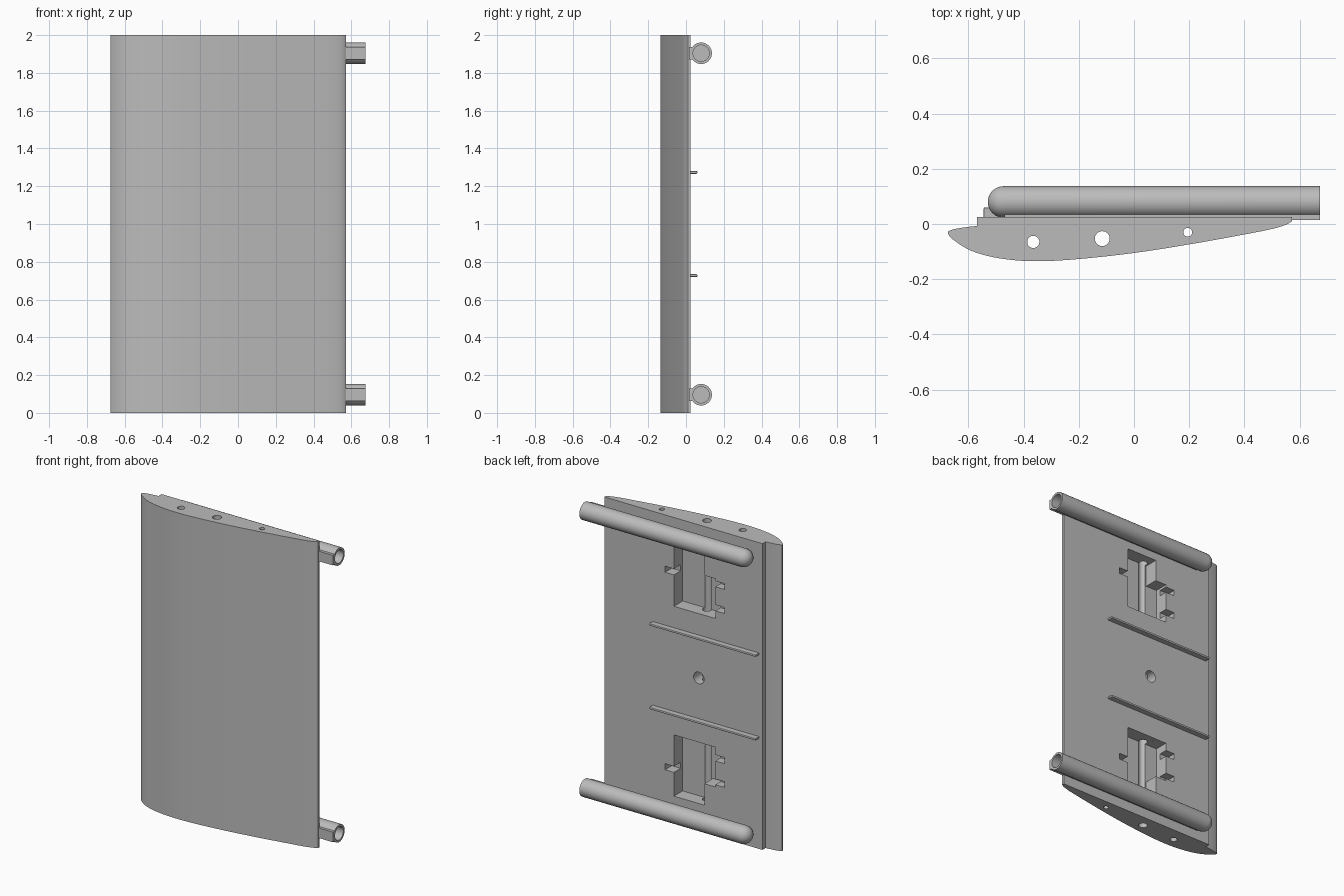
import bpy, bmesh, math
from mathutils import Vector, Matrix

cube = bpy.data.objects.get("Cube")
if cube:
    bpy.data.objects.remove(cube, do_unlink=True)

SPAN = 2.0
BACK = 0.025      # flat back plane of the wing panel

grey = bpy.data.materials.new("plain_grey")
grey.use_nodes = True
grey.diffuse_color = (0.5, 0.5, 0.5, 1)
grey.node_tree.nodes["Principled BSDF"].inputs["Base Color"].default_value = (0.5, 0.5, 0.5, 1)


def make(name, bm):
    bmesh.ops.recalc_face_normals(bm, faces=bm.faces)
    mesh = bpy.data.meshes.new(name)
    bm.to_mesh(mesh)
    bm.free()
    mesh.materials.append(grey)
    obj = bpy.data.objects.new(name, mesh)
    bpy.context.collection.objects.link(obj)
    return obj


def activate(obj):
    bpy.ops.object.select_all(action='DESELECT')
    obj.select_set(True)
    bpy.context.view_layer.objects.active = obj


def smooth(obj):
    activate(obj)
    bpy.ops.object.shade_smooth_by_angle(angle=math.radians(30))


def box(name, x, y, z):
    bm = bmesh.new()
    bmesh.ops.create_cube(bm, size=1)
    for v in bm.verts:
        v.co = [lo + (c + 0.5) * (hi - lo) for c, (lo, hi) in zip(v.co, (x, y, z))]
    return make(name, bm)


def rod(name, centre, radius, depth, along_y=False):
    bm = bmesh.new()
    turn = Matrix.Rotation(math.pi / 2, 4, 'X') if along_y else Matrix()
    bmesh.ops.create_cone(bm, cap_ends=True, segments=32, radius1=radius, radius2=radius,
                          depth=depth, matrix=Matrix.Translation(centre) @ turn)
    return make(name, bm)


def cut(target, cutter):
    cutter.hide_render = True
    mod = target.modifiers.new("cut", 'BOOLEAN')
    mod.operation = 'DIFFERENCE'
    mod.solver = 'EXACT'
    mod.object = cutter
    activate(target)
    bpy.ops.object.modifier_apply(modifier=mod.name)
    bpy.data.objects.remove(cutter, do_unlink=True)


def spline(points, steps=5):
    """Catmull-Rom curve through the points."""
    p = [Vector(q) for q in points]
    p = [2 * p[0] - p[1]] + p + [2 * p[-1] - p[-2]]
    out = []
    for a, b, c, d in zip(p, p[1:], p[2:], p[3:]):
        for i in range(steps):
            t = i / steps
            out.append(0.5 * (2 * b + (c - a) * t + (2 * a - 5 * b + 4 * c - d) * t ** 2
                              + (3 * b - a - 3 * c + d) * t ** 3))
    return out + [p[-2]]


# Wing panel: curved section extruded along the span
section = spline([(-0.57, -0.007), (-0.62, -0.013), (-0.66, -0.021), (-0.675, -0.032),
                  (-0.655, -0.057), (-0.59, -0.097), (-0.49, -0.124), (-0.36, -0.135),
                  (-0.2, -0.127), (0, -0.105), (0.2, -0.074), (0.4, -0.038),
                  (0.5, -0.018), (0.55, -0.003), (0.572, 0.01)])
section += [Vector((0.572, BACK)), Vector((-0.57, BACK))]
bm = bmesh.new()
face = bm.faces.new([bm.verts.new((p.x, p.y, 0)) for p in section])
grown = bmesh.ops.extrude_face_region(bm, geom=[face])["geom"]
bmesh.ops.translate(bm, vec=(0, 0, SPAN),
                    verts=[g for g in grown if isinstance(g, bmesh.types.BMVert)])
panel = make("wing_panel", bm)

# Servo pockets with side slots, mirrored about mid span: x range, z range, floor
pocket = [((-0.15, 0.07), (0.18, 0.58), -0.065),
          ((-0.23, 0.0), (0.32, 0.5795), -0.0645),
          ((0.05, 0.134), (0.335, 0.375), -0.045),
          ((-0.295, -0.2), (0.335, 0.372), -0.03),
          ((-0.295, -0.2), (0.49, 0.53), -0.03)]
for x, z, floor in pocket:
    cut(panel, box("pocket_cutter", x, (floor, 0.2), z))
    cut(panel, box("pocket_cutter", x, (floor, 0.2), (SPAN - z[1], SPAN - z[0])))

# Spar holes along the span, and the round hole in the back
for x, y, r in ((-0.365, -0.065, 0.022), (-0.115, -0.053, 0.027), (0.195, -0.03, 0.016)):
    cut(panel, rod("spar_cutter", (x, y, SPAN / 2), r, SPAN + 0.4))
cut(panel, rod("hole_cutter", (-0.11, 0.045, SPAN / 2), 0.038, 0.2, True))
smooth(panel)

# Hollow tubes with domed ends, each on a narrow foot
R, BORE, TIP, END = 0.057, 0.043, -0.53, 0.675
dome = [(TIP + R - R * math.cos(a), R * math.sin(a))
        for a in (i * math.pi / 16 for i in range(9))]
outline = dome + [(END, R), (END, BORE), (TIP + R, BORE), (TIP + R, 0)]
for side, z in (("lower", 0.096), ("upper", SPAN - 0.096)):
    bm = bmesh.new()
    verts = [bm.verts.new((x, 0.08 + r, z)) for x, r in outline]
    edges = [bm.edges.new(pair) for pair in zip(verts, verts[1:])]
    bmesh.ops.spin(bm, geom=verts + edges, cent=(0, 0.08, z), axis=(1, 0, 0),
                   angle=math.tau, steps=40)
    bmesh.ops.remove_doubles(bm, verts=bm.verts, dist=0.0001)
    smooth(make(side + "_tube", bm))
    box(side + "_tube_foot", (-0.47, END), (0.015, 0.036), (z - 0.033, z + 0.033))

# Thin rails on the back, with chamfered ends
for side, z in (("lower", 0.727), ("upper", SPAN - 0.727)):
    rail = box(side + "_rail", (-0.545, 0.225), (0.01, 0.06), (z - 0.007, z + 0.007))
    bevel = rail.modifiers.new("bevel", 'BEVEL')
    bevel.width = 0.004
    bevel.segments = 2
